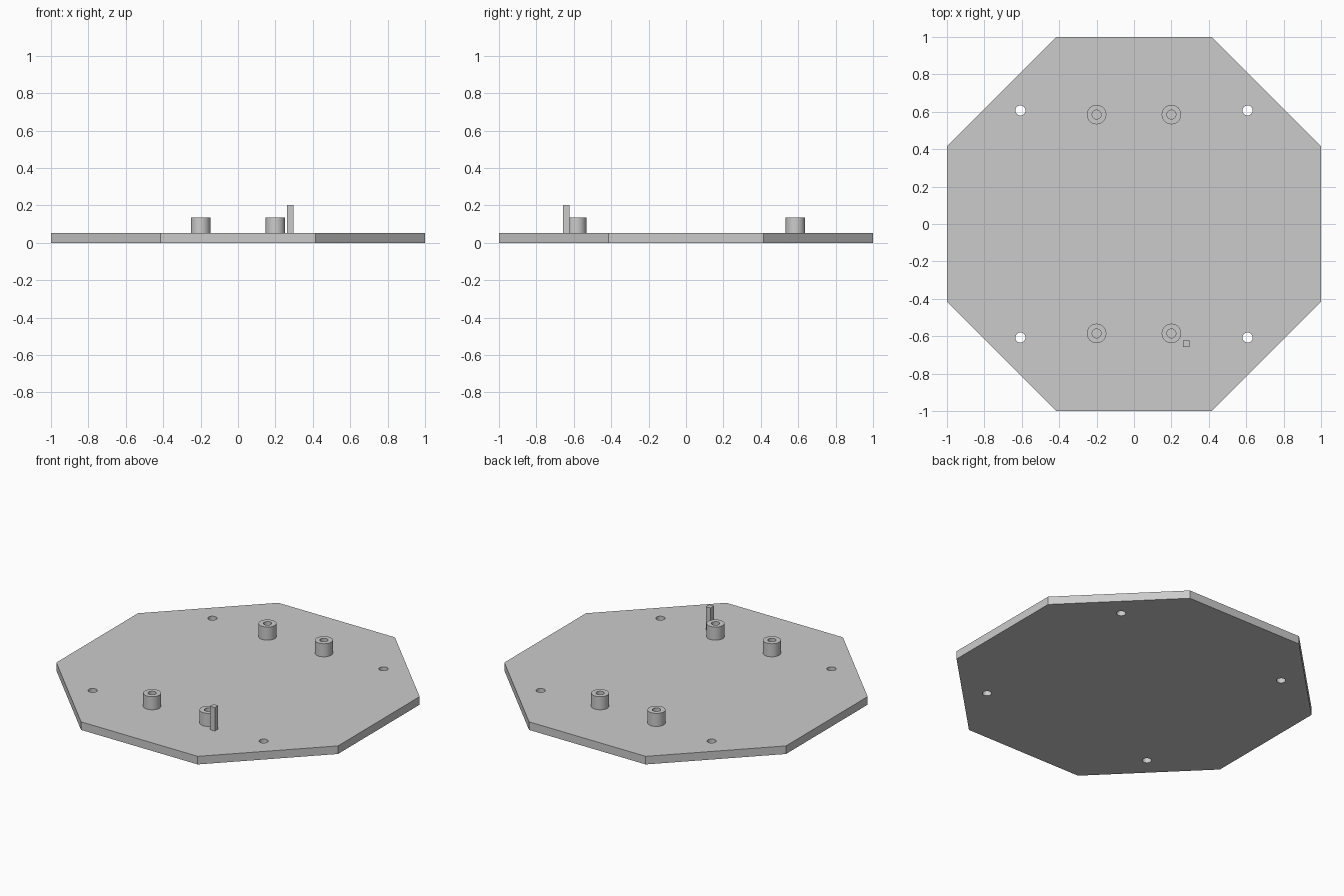
import bpy
import math
from mathutils import Matrix, Vector

cube = bpy.data.objects.get("Cube")
if cube:
    bpy.data.objects.remove(cube, do_unlink=True)

PLATE_TOP = 0.052
STANDOFF_TOP = 0.136
PEG_TOP = 0.203

grey = bpy.data.materials.new("plain_grey")
grey.use_nodes = True
grey.diffuse_color = (0.6, 0.6, 0.6, 1)
grey.node_tree.nodes["Principled BSDF"].inputs["Base Color"].default_value = (0.6, 0.6, 0.6, 1)


def cylinder(name, radius, x, y, bottom, top, sides=48, turn=0.0):
    bpy.ops.mesh.primitive_cylinder_add(
        vertices=sides, radius=radius, depth=top - bottom,
        location=(x, y, (bottom + top) / 2), rotation=(0, 0, turn))
    obj = bpy.context.object
    obj.name = name
    obj.data.materials.append(grey)
    return obj


def drill(target, radius, x, y, bottom, top):
    """Cut a round hole into the target."""
    cutter = cylinder(target.name + "_cutter", radius, x, y, bottom, top, 32)
    cutter.hide_render = True
    mod = target.modifiers.new("hole", "BOOLEAN")
    mod.operation = "DIFFERENCE"
    mod.solver = "EXACT"
    mod.object = cutter
    bpy.context.view_layer.objects.active = target
    bpy.ops.object.modifier_apply(modifier=mod.name)
    bpy.data.objects.remove(cutter, do_unlink=True)


def smooth(obj):
    bpy.ops.object.select_all(action="DESELECT")
    obj.select_set(True)
    bpy.context.view_layer.objects.active = obj
    bpy.ops.object.shade_smooth_by_angle(angle=math.radians(30))


corners = [("front_right", -1, -1), ("front_left", 1, -1),
           ("back_right", -1, 1), ("back_left", 1, 1)]

# Octagonal base plate with four mounting holes
plate = cylinder("base_plate", 1 / math.cos(math.pi / 8), 0, 0, 0, PLATE_TOP, 8, math.pi / 8)
for label, sx, sy in corners:
    drill(plate, 0.027, sx * 0.607, sy * 0.607, -0.1, 0.2)
smooth(plate)

# Hollow round standoffs, open at the top
for label, sx, sy in corners:
    x, y = sx * 0.2, sy * 0.585
    standoff = cylinder(label + "_standoff", 0.052, x, y, PLATE_TOP, STANDOFF_TOP)
    drill(standoff, 0.024, x, y, PLATE_TOP - 0.02, STANDOFF_TOP + 0.05)
    smooth(standoff)

# Square locating peg beside the front left standoff
bpy.ops.mesh.primitive_cube_add(size=1, location=(0.279, -0.641, (PLATE_TOP + PEG_TOP) / 2))
peg = bpy.context.object
peg.name = "locating_peg"
peg.data.transform(Matrix.Diagonal(Vector((0.034, 0.034, PEG_TOP - PLATE_TOP, 1))))
peg.data.materials.append(grey)
